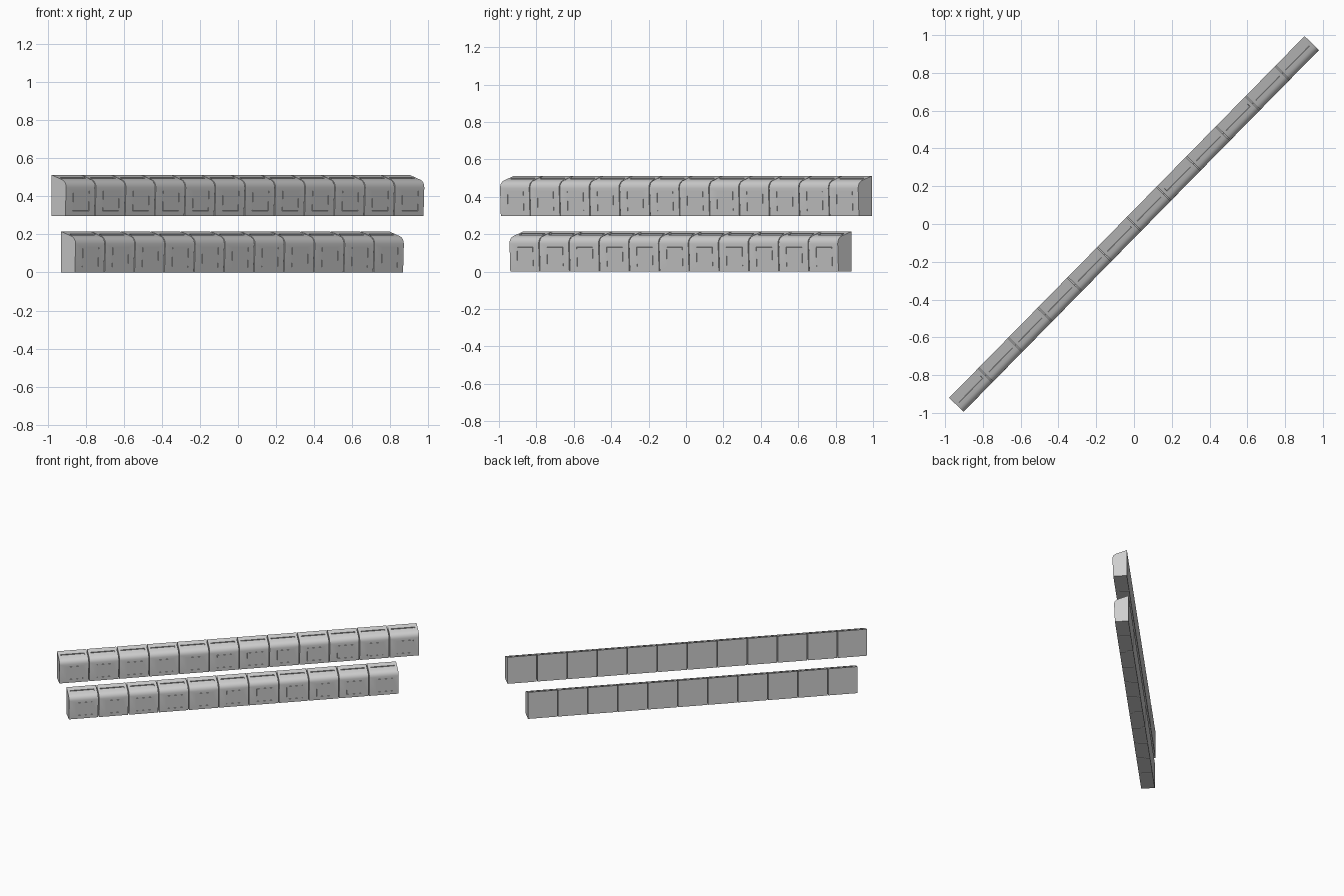
import bpy, bmesh, math
from mathutils import Vector, Matrix

cube = bpy.data.objects.get("Cube")
if cube:
    bpy.data.objects.remove(cube, do_unlink=True)

PITCH = 0.2242            # spacing of bins along a row
GAP = 0.006               # seam between neighbouring bins
HEIGHT = 0.215
ANGLE = math.radians(45.5)

grey = bpy.data.materials.new("light_grey")
grey.use_nodes = True
colour = (0.62, 0.62, 0.62, 1)
grey.diffuse_color = colour
grey.node_tree.nodes["Principled BSDF"].inputs["Base Color"].default_value = colour

# Side profile (y, z): flat back, sloping roof, rounded shoulder, front leaning in
PROFILE = [(0.053, 0), (0.053, HEIGHT), (-0.024, 0.190), (-0.036, 0.184),
           (-0.045, 0.175), (-0.051, 0.163), (-0.053, 0.150), (-0.047, 0)]


def inset_rect(bm, face, u, v):
    """Inset a rectangle given as fractions along x and from low to high z."""
    half = max(vert.co.x for vert in face.verts)
    ends = sorted((vert.co.copy() for vert in face.verts if vert.co.x > 0),
                  key=lambda p: p.z)
    bmesh.ops.inset_individual(bm, faces=[face], thickness=0.002)
    mid = face.calc_center_median().z
    for vert in face.verts:
        spot = ends[0].lerp(ends[1], v[1] if vert.co.z > mid else v[0])
        spot.x = half * (2 * (u[1] if vert.co.x > 0 else u[0]) - 1)
        vert.co = spot
    bm.normal_update()


def sink(bm, face, depth, wall=0.0003):
    """Step a face in (negative depth) or out along its normal."""
    bmesh.ops.inset_individual(bm, faces=[face], thickness=wall, depth=depth)


def bin_mesh():
    bm = bmesh.new()
    half = (PITCH - GAP) / 2
    left = [bm.verts.new((-half, y, z)) for y, z in PROFILE]
    right = [bm.verts.new((half, y, z)) for y, z in PROFILE]
    bm.faces.new(left)
    bm.faces.new(right[::-1])
    sides = []
    for i in range(len(PROFILE)):
        j = (i + 1) % len(PROFILE)
        sides.append(bm.faces.new((left[i], right[i], right[j], left[j])))
    bmesh.ops.recalc_face_normals(bm, faces=bm.faces[:])
    roof, front = sides[1], sides[6]

    # Long grip slot in the roof
    inset_rect(bm, roof, (0.09, 0.91), (0.28, 0.52))
    sink(bm, roof, -0.007)

    # Fine groove outlining the door panel on the front
    inset_rect(bm, front, (0.25, 0.80), (0.18, 0.88))
    sink(bm, front, -0.002)
    bmesh.ops.inset_individual(bm, faces=[front], thickness=0.0022)
    sink(bm, front, 0.002)

    mesh = bpy.data.meshes.new("bin")
    bm.to_mesh(mesh)
    bm.free()
    mesh.materials.append(grey)
    mesh.shade_smooth()
    mesh.set_sharp_from_angle(angle=math.radians(30))
    return mesh


# Two diagonal rows of bins, the lower one shorter and shifted
mesh = bin_mesh()
turn = Matrix.Rotation(ANGLE, 4, 'Z')
for name, count, start, z in (("upper_bin", 12, -1.345, 0.297),
                              ("lower_bin", 11, -1.274, 0)):
    for i in range(count):
        obj = bpy.data.objects.new(f"{name}_{i + 1}", mesh)
        bpy.context.collection.objects.link(obj)
        spot = Vector((start + PITCH * (i + 0.5), 0, z))
        obj.matrix_world = turn @ Matrix.Translation(spot)
